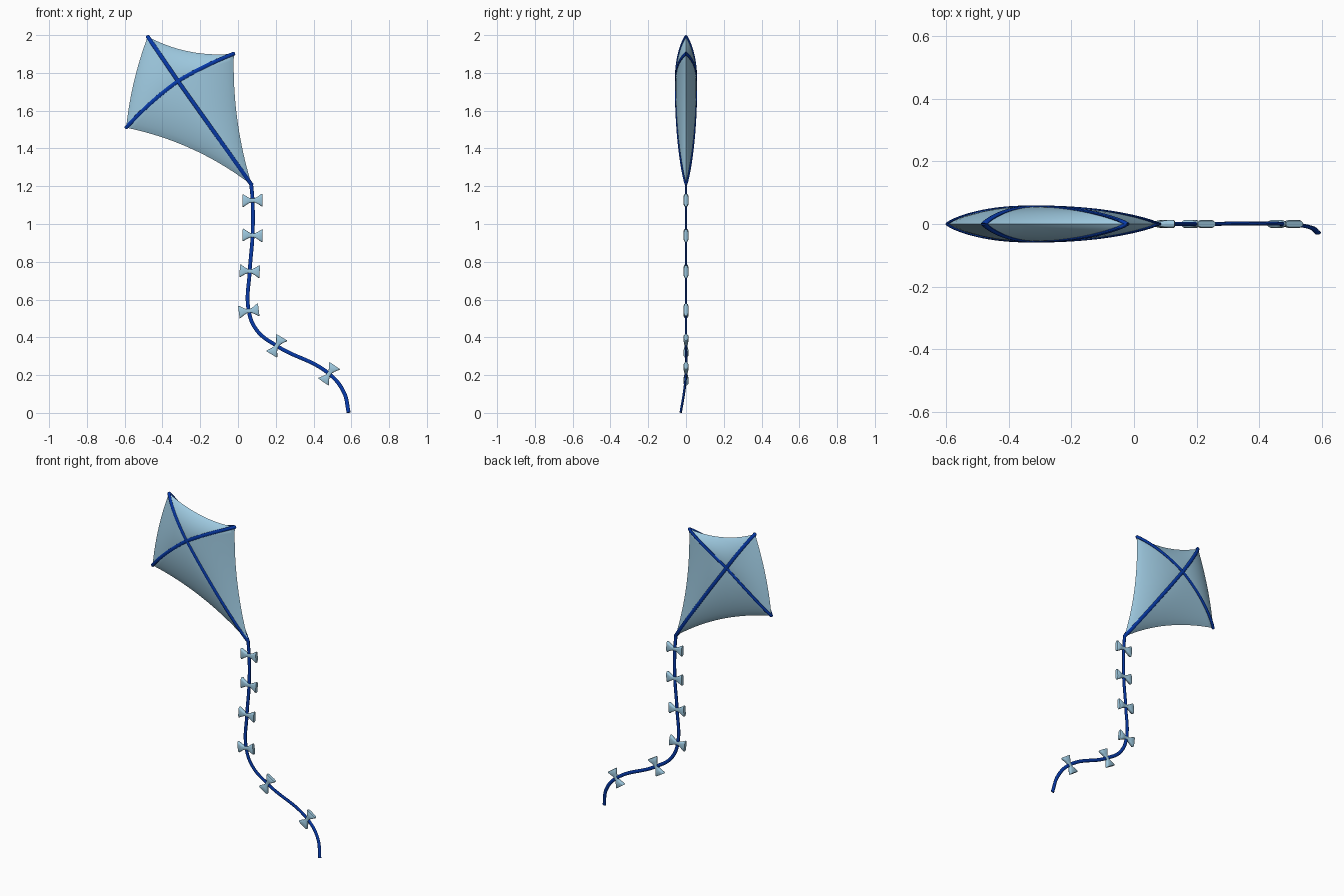
import bpy, bmesh, math
from mathutils import Vector, Matrix

if "Cube" in bpy.data.objects:
    bpy.data.objects.remove(bpy.data.objects["Cube"])

def material(name, rgb):
    m = bpy.data.materials.new(name)
    m.diffuse_color = (*rgb, 1)
    m.use_nodes = True
    m.node_tree.nodes["Principled BSDF"].inputs["Base Color"].default_value = m.diffuse_color
    return m

CLOTH = material("pale blue cloth", (0.345, 0.59, 0.75))
BLUE = material("deep blue", (0.002, 0.042, 0.40))

def finish(ob, mat, angle):
    ob.data.materials.clear()
    ob.data.materials.append(mat)
    bpy.ops.object.select_all(action='DESELECT')
    ob.select_set(True)
    bpy.context.view_layer.objects.active = ob
    bpy.ops.object.shade_smooth_by_angle(angle=math.radians(angle))

def mesh_object(name, bm, mat, angle=40):
    bmesh.ops.remove_doubles(bm, verts=bm.verts, dist=1e-5)
    bmesh.ops.recalc_face_normals(bm, faces=bm.faces)
    me = bpy.data.meshes.new(name)
    bm.to_mesh(me)
    bm.free()
    ob = bpy.data.objects.new(name, me)
    bpy.context.collection.objects.link(ob)
    finish(ob, mat, angle)
    return ob

def tube(name, pts, radius, mat, flat=1.0, bezier=False):
    """Round or flattened (in y) rod along a path."""
    cu = bpy.data.curves.new(name, 'CURVE')
    cu.dimensions = '3D'
    cu.bevel_depth = radius
    cu.bevel_resolution = 3
    cu.use_fill_caps = True
    cu.resolution_u = 12
    sp = cu.splines.new('BEZIER' if bezier else 'POLY')
    items = sp.bezier_points if bezier else sp.points
    items.add(len(pts) - 1)
    for it, p in zip(items, pts):
        q = (p[0], p[1] / flat, p[2])
        if bezier:
            it.co = q
            it.handle_left_type = it.handle_right_type = 'AUTO'
        else:
            it.co = (*q, 1)
    ob = bpy.data.objects.new(name, cu)
    bpy.context.collection.objects.link(ob)
    bpy.ops.object.select_all(action='DESELECT')
    ob.select_set(True)
    bpy.context.view_layer.objects.active = ob
    bpy.ops.object.convert(target='MESH')
    ob = bpy.context.view_layer.objects.active
    for v in ob.data.vertices:
        v.co.y *= flat
    finish(ob, mat, 50)
    return ob

# Kite outline in (x, z): crossing point and four tips
C = Vector((-0.318, 1.757))
T, R = Vector((-0.478, 1.992)), Vector((-0.022, 1.902))
B, L = Vector((0.073, 1.206)), Vector((-0.592, 1.51))
PUFF = 0.054
SPAR_BEND = {id(L): Vector((-0.007, 0.007)), id(R): Vector((-0.003, 0.006))}

def spar(tip, r):
    bend = SPAR_BEND.get(id(tip), Vector((0, 0)))
    return C.lerp(tip, r) + bend * 4 * r * (1 - r)

def height(r, t=0):
    return PUFF * max(0, 1 - r ** 2.2) ** 0.85 * (1 + 0.15 * r * math.sin(math.pi * t))

def panel_point(a, b, sag, r, t):
    chord = b - a
    inward = Vector((-chord.y, chord.x)).normalized()
    if inward.dot(C - (a + b) / 2) < 0:
        inward.negate()
    edge = a.lerp(b, t) + inward * sag * 4 * t * (1 - t)
    p = C.lerp(edge, r)
    for tip, w in ((a, 1 - t), (b, t)):
        p += w * (spar(tip, r) - C.lerp(tip, r))
    return p

# Puffed cloth sail, four panels on both sides
bm = bmesh.new()
N = 20
for a, b, sag in ((T, R, 0.035), (R, B, 0.029), (B, L, 0.042), (L, T, -0.016)):
    for side in (-1, 1):
        grid = []
        for i in range(N + 1):
            r = i / N
            row = []
            for j in range(N + 1):
                p = panel_point(a, b, sag, r, j / N)
                row.append(bm.verts.new((p.x, side * height(r, j / N), p.y)))
            grid.append(row)
        for i in range(N):
            for j in range(N):
                q = [grid[i][j], grid[i + 1][j], grid[i + 1][j + 1], grid[i][j + 1]]
                if i == 0:
                    q.pop()
                bm.faces.new(q)
mesh_object("sail", bm, CLOTH, 50)

# Slim spars lying on the front and back of the cloth
for side, label in ((-1, "front"), (1, "back")):
    for name, a, b in (("spine", T, B), ("cross_spar", L, R)):
        pts = []
        for k in range(-20, 21):
            r = abs(k) / 20
            p = spar(a if k < 0 else b, r)
            pts.append((p.x, side * height(r), p.y))
        tube(f"{label}_{name}", pts, 0.0105, BLUE, flat=0.5)

# Tail cord
tail = [Vector(p) for p in (
    (0.07, 0, 1.21), (0.077, 0, 1.125), (0.077, 0, 0.94), (0.062, 0, 0.75),
    (0.057, 0, 0.54), (0.10, 0, 0.437), (0.205, 0, 0.355),
    (0.482, 0, 0.207), (0.56, -0.01, 0.11), (0.586, -0.028, 0.002))]
tube("tail", tail, 0.0105, BLUE, flat=0.6, bezier=True)

# Cloth bows, set square to the tail
def bow(name, centre, direction):
    bm = bmesh.new()
    rings = []
    S = 20
    def rounded(v):
        return math.copysign(abs(v) ** 0.6, v)
    for x, h, d in ((-0.053, 0.033, 0.010), (-0.048, 0.033, 0.0135), (-0.025, 0.018, 0.012),
                    (-0.010, 0.011, 0.009), (0.010, 0.011, 0.009),
                    (0.025, 0.018, 0.012), (0.048, 0.033, 0.0135), (0.053, 0.033, 0.010)):
        rings.append([bm.verts.new((x, d * rounded(math.cos(2 * math.pi * k / S)),
                                    h * rounded(math.sin(2 * math.pi * k / S)))) for k in range(S)])
    for p, q in zip(rings, rings[1:]):
        for k in range(S):
            bm.faces.new((p[k], p[(k + 1) % S], q[(k + 1) % S], q[k]))
    bm.faces.new(rings[0])
    bm.faces.new(rings[-1])
    tilt = math.atan2(direction.x, -direction.z)
    bm.transform(Matrix.Translation(centre) @ Matrix.Rotation(-tilt, 4, 'Y'))
    mesh_object(name, bm, CLOTH, 45)

for n, i in enumerate((1, 2, 3, 4, 6, 7)):
    bow(f"bow_{n + 1}", tail[i], tail[i + 1] - tail[i - 1])
